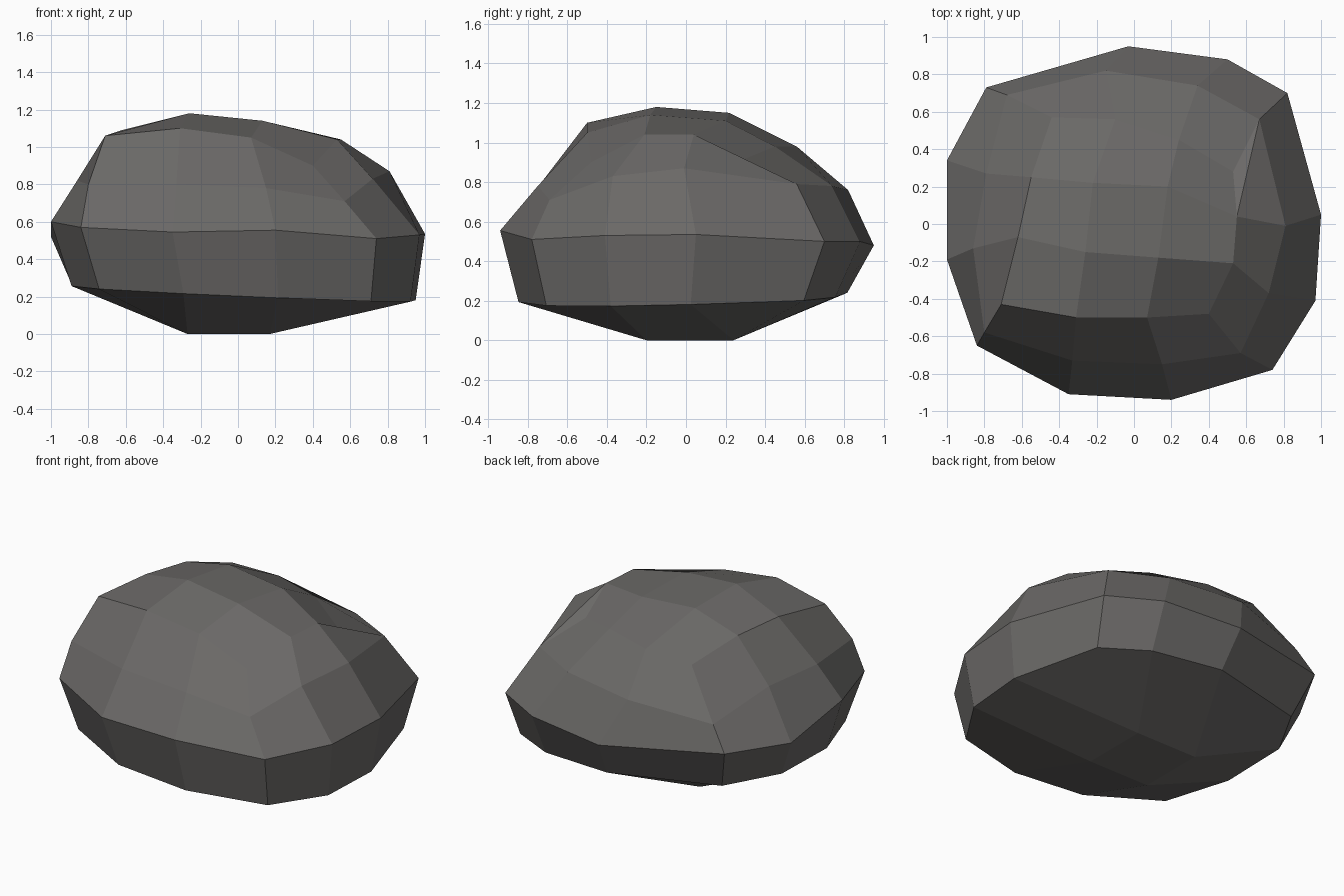
import bpy
import bmesh

if "Cube" in bpy.data.objects:
    bpy.data.objects.remove(bpy.data.objects["Cube"])

# Rings run from the front left corner, anticlockwise, three edges per side
waist = [(-.84, -.65, .57), (-.35, -.91, .545), (.2, -.94, .555),
         (.74, -.78, .51), (.97, -.41, .53), (1, .05, .535),
         (.82, .7, .5), (.5, .88, .5), (-.03, .95, .48),
         (-.79, .73, .54), (-1, .34, .52), (-1, -.19, .6)]
shoulder = [(-.8, -.58, .8), (-.33, -.73, .8), (.15, -.75, .78),
            (.57, -.69, .71), (.72, -.37, .83), (.81, -.01, .87),
            (.67, .56, .79), (.34, .74, .78), (-.15, .82, .76),
            (-.68, .69, .69), (-.79, .27, .81), (-.86, -.13, .82)]
rim = [(-.71, -.43, 1.06), (-.31, -.5, 1.1), (.07, -.5, 1.05),
       (.4, -.48, .9), (.53, -.21, 1.04), (.55, .04, 1.04),
       (.53, .28, .91), (.24, .45, .98), (-.1, .56, .98),
       (-.44, .57, .97), (-.55, .25, 1.07), (-.62, -.07, 1.09)]
crown = [(-.26, -.15, 1.18), (.13, -.18, 1.14), (.18, .2, 1.11), (-.22, .22, 1.15)]
sole = [(-.27, -.2, 0), (.17, -.2, 0), (.17, .24, 0), (-.27, .24, 0)]

# The foot ring is the waist drawn in and lowered
foot = [(.92 * x + .03, .88 * y - .02, .22 - .04 * x + .02 * y) for x, y, z in waist]

bm = bmesh.new()


def add(points):
    return [bm.verts.new(p) for p in points]


def cap(ring, inner):
    """Close a 12-point ring with a 3 x 3 patch around four inner points."""
    rows = [ring[0:4],
            [ring[11], inner[0], inner[1], ring[4]],
            [ring[10], inner[3], inner[2], ring[5]],
            [ring[9], ring[8], ring[7], ring[6]]]
    for a, b in zip(rows, rows[1:]):
        for i in range(3):
            bm.faces.new((a[i], a[i + 1], b[i + 1], b[i]))


# Sides
rings = [add(r) for r in (foot, waist, shoulder, rim)]
for low, high in zip(rings, rings[1:]):
    for i in range(12):
        j = (i + 1) % 12
        bm.faces.new((low[i], low[j], high[j], high[i]))

# Top and underside
cap(rings[3], add(crown))
cap(rings[0], add(sole))

# Crease of the hollow at the back right
bmesh.ops.connect_verts(bm, verts=[rings[3][5], rings[2][6]])
bmesh.ops.recalc_face_normals(bm, faces=bm.faces[:])

mesh = bpy.data.meshes.new("rock")
bm.to_mesh(mesh)
bm.free()

stone = bpy.data.materials.new("dark grey stone")
stone.diffuse_color = (.145, .14, .135, 1)
stone.use_nodes = True
stone.node_tree.nodes["Principled BSDF"].inputs["Base Color"].default_value = stone.diffuse_color
mesh.materials.append(stone)
rock = bpy.data.objects.new("rock", mesh)
bpy.context.collection.objects.link(rock)
